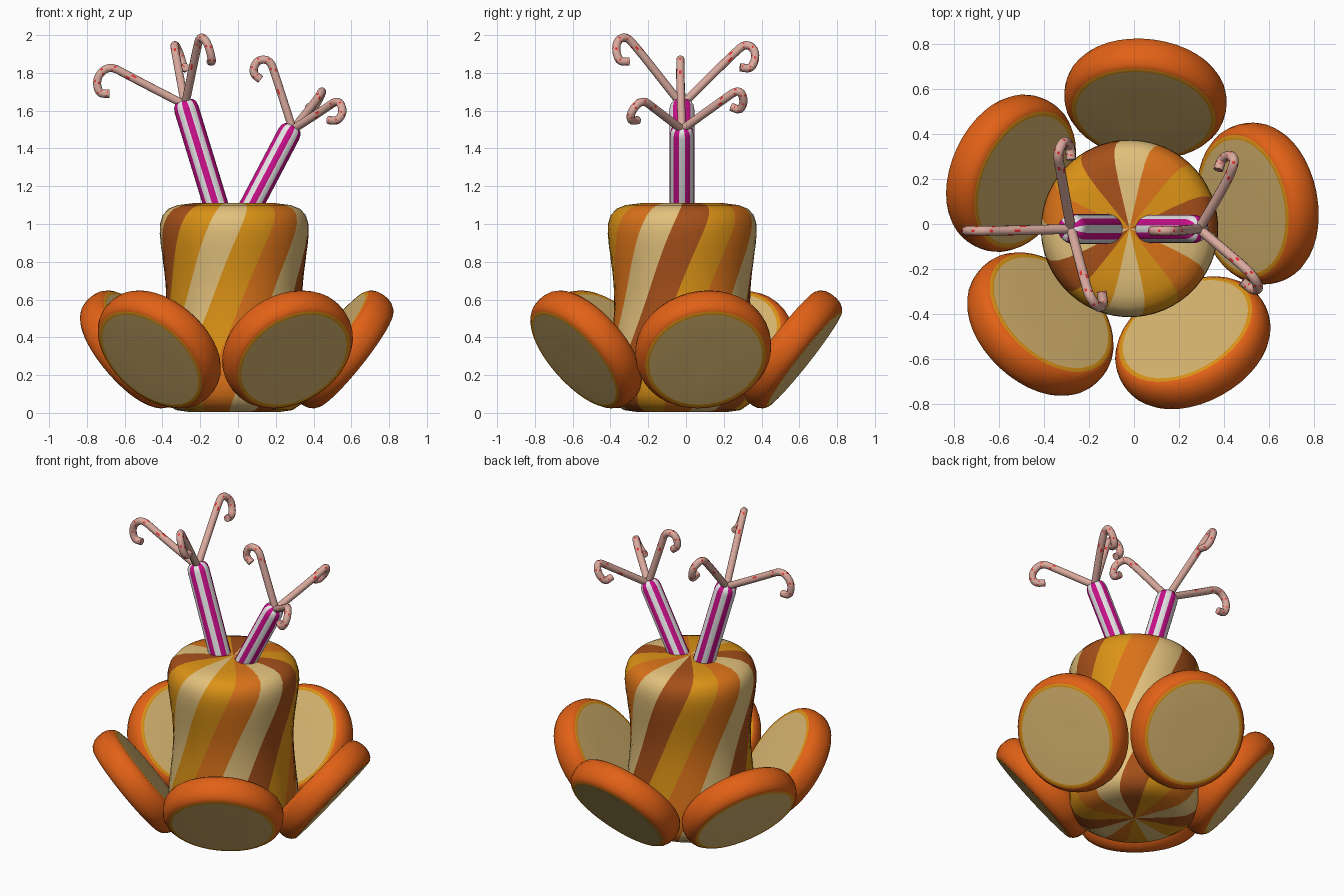
import bpy, bmesh, math
from mathutils import Vector, Matrix

if "Cube" in bpy.data.objects:
    bpy.data.objects.remove(bpy.data.objects["Cube"])

CX, CY = -0.02, -0.02          # axis of the whole cluster


def material(name, r, g, b):
    m = bpy.data.materials.new(name)
    m.diffuse_color = (r, g, b, 1)
    m.use_nodes = True
    m.node_tree.nodes["Principled BSDF"].inputs["Base Color"].default_value = m.diffuse_color
    return m


cream = material("cream", 0.76, 0.53, 0.20)
amber = material("amber", 0.71, 0.29, 0.008)
orange = material("stripe_orange", 0.70, 0.17, 0.01)
brown = material("brown", 0.38, 0.08, 0.01)
rind = material("rind_orange", 0.76, 0.12, 0.008)
pulp = material("pulp_cream", 0.68, 0.46, 0.16)
white = material("white", 0.80, 0.80, 0.80)
magenta = material("magenta", 0.60, 0.005, 0.26)
pink = material("pale_pink", 0.70, 0.40, 0.34)
red = material("red", 0.80, 0.03, 0.03)


def build(name, rings, mats, rule, matrix=Matrix()):
    """Skin a stack of equal rings, cap both ends with fans; rule(ring, seg) picks the colour."""
    bm = bmesh.new()
    n = len(rings[0])
    vs = [[bm.verts.new(p) for p in ring] for ring in rings]

    def face(verts, i, j):
        f = bm.faces.new(verts)
        f.material_index = rule(i, j)
        f.smooth = True
    for i in range(len(vs) - 1):
        for j in range(n):
            k = (j + 1) % n
            face((vs[i][j], vs[i][k], vs[i + 1][k], vs[i + 1][j]), i, j)
    for ring, i in ((vs[0], 0), (vs[-1], len(vs) - 2)):
        c = bm.verts.new(sum((v.co for v in ring), Vector()) / n)
        for j in range(n):
            face((c, ring[j], ring[(j + 1) % n]), i, j)
    bmesh.ops.recalc_face_normals(bm, faces=bm.faces)
    bm.transform(matrix)
    me = bpy.data.meshes.new(name)
    bm.to_mesh(me)
    bm.free()
    for m in mats:
        me.materials.append(m)
    ob = bpy.data.objects.new(name, me)
    bpy.context.collection.objects.link(ob)
    bpy.context.view_layer.objects.active = ob
    ob.select_set(True)
    bpy.ops.object.shade_smooth_by_angle(angle=math.radians(40))
    ob.select_set(False)
    return ob


def lathe(name, profile, n, mats, rule, matrix=Matrix(), twist=0.0, start=0.0):
    rings = []
    for r, z in profile:
        rings.append([Vector((r * math.cos(a), r * math.sin(a), z)) for a in
                      (start + twist * z + math.tau * j / n for j in range(n))])
    return build(name, rings, mats, rule, matrix)


# Body: waisted spool with 14 twisted stripes
body_profile = [(0.06, 0.005), (0.24, 0.005), (0.31, 0.015), (0.36, 0.05), (0.386, 0.10),
                (0.393, 0.17), (0.385, 0.28), (0.372, 0.40), (0.363, 0.50), (0.36, 0.60),
                (0.365, 0.70), (0.376, 0.79), (0.388, 0.88), (0.395, 0.95), (0.393, 1.0),
                (0.38, 1.045), (0.35, 1.08), (0.30, 1.10), (0.22, 1.11), (0.05, 1.112)]
order = [1, 2, 0, 3, 1, 2, 0, 3, 1, 2, 0, 3, 1, 0]
twist = 1.1
lathe("striped_body", body_profile, 56, [cream, amber, orange, brown],
      lambda i, j: order[j // 4], Matrix.Translation((CX, CY, 0)),
      twist, math.radians(-87) - twist * 0.95)

# Fruit slices: five leaning discs around the body
half = [(0.10, 0.086), (0.302, 0.088), (0.322, 0.086), (0.34, 0.072), (0.355, 0.048), (0.362, 0.018)]
slice_profile = [(r, -h) for r, h in half] + half[::-1]
last = len(slice_profile) - 2


def slice_rule(i, j):
    k = min(i, last - i)
    return 0 if k == 0 else 1 if k == 1 else 2


for s in range(5):
    place = (Matrix.Translation((CX, CY, 0)) @ Matrix.Rotation(math.radians(83 + 72 * s), 4, 'Z')
             @ Matrix.Translation((0.582, 0, 0.336))
             @ Matrix.Rotation(math.radians(90 + 38), 4, 'Y'))
    lathe(f"fruit_slice_{s + 1}", slice_profile, 40, [pulp, amber, rind], slice_rule, place)


# Striped sticks with rounded tops
def stick(name, a, b, r):
    a, b = Vector(a), Vector(b)
    length = (b - a).length
    prof = [(r, 0), (r, length - 0.05), (r * 0.93, length - 0.025),
            (r * 0.75, length - 0.008), (r * 0.4, length)]
    rot = (b - a).to_track_quat('Z', 'Y').to_matrix().to_4x4()
    lathe(name, prof, 48, [magenta, white], lambda i, j: (j // 4) % 2,
          Matrix.Translation(a) @ rot, 0, math.radians(-15))


stick("left_stick", (-0.105, -0.022, 1.06), (-0.287, -0.022, 1.655), 0.066)
stick("right_stick", (0.05, -0.022, 1.06), (0.292, -0.022, 1.52), 0.062)


# Hooked canes: round tube swept along a corner-cut path
def cane(name, points, r=0.022, n=12):
    p = [Vector(q) for q in points]
    for _ in range(3):
        q = [p[0]]
        for a, b in zip(p, p[1:]):
            q += [a.lerp(b, 0.25), a.lerp(b, 0.75)]
        p = q + [p[-1]]
    side = None
    rings = []
    for i, c in enumerate(p):
        t = (p[min(i + 1, len(p) - 1)] - p[max(i - 1, 0)]).normalized()
        side = t.orthogonal() if side is None else side - t * side.dot(t)
        side.normalize()
        up = t.cross(side)
        rad = r * (0.8 if i in (0, len(p) - 1) else 1)
        rings.append([c + rad * (math.cos(math.tau * j / n) * side + math.sin(math.tau * j / n) * up)
                      for j in range(n)])
    # sparse red flecks winding round the hook
    build(name, rings, [pink, red], lambda i, j: int(i > 8 and (2 * i + j) % 12 == 0))


L, R = (-0.28, -0.022, 1.63), (0.29, -0.022, 1.50)
cane("left_cane_side", [L, (-0.58, -0.03, 1.785), (-0.68, -0.03, 1.84), (-0.75, -0.03, 1.78),
                        (-0.74, -0.03, 1.69), (-0.68, -0.03, 1.69)])
cane("left_cane_back", [L, (-0.33, 0.25, 1.90), (-0.34, 0.32, 1.96), (-0.31, 0.375, 1.91),
                        (-0.285, 0.35, 1.82), (-0.28, 0.285, 1.83)])
cane("left_cane_front", [L, (-0.22, -0.25, 1.92), (-0.20, -0.32, 2.0), (-0.16, -0.375, 1.96),
                         (-0.135, -0.36, 1.86), (-0.145, -0.30, 1.86)])
cane("right_cane_inner", [R, (0.20, -0.03, 1.78), (0.17, -0.03, 1.87), (0.10, -0.03, 1.87),
                          (0.075, -0.03, 1.80), (0.12, -0.03, 1.765)])
cane("right_cane_back", [R, (0.42, 0.20, 1.66), (0.45, 0.28, 1.715), (0.43, 0.31, 1.66),
                         (0.39, 0.29, 1.60), (0.375, 0.24, 1.62)])
cane("right_cane_front", [R, (0.46, -0.165, 1.61), (0.53, -0.23, 1.66), (0.56, -0.29, 1.60),
                          (0.53, -0.295, 1.545), (0.48, -0.255, 1.55)])
